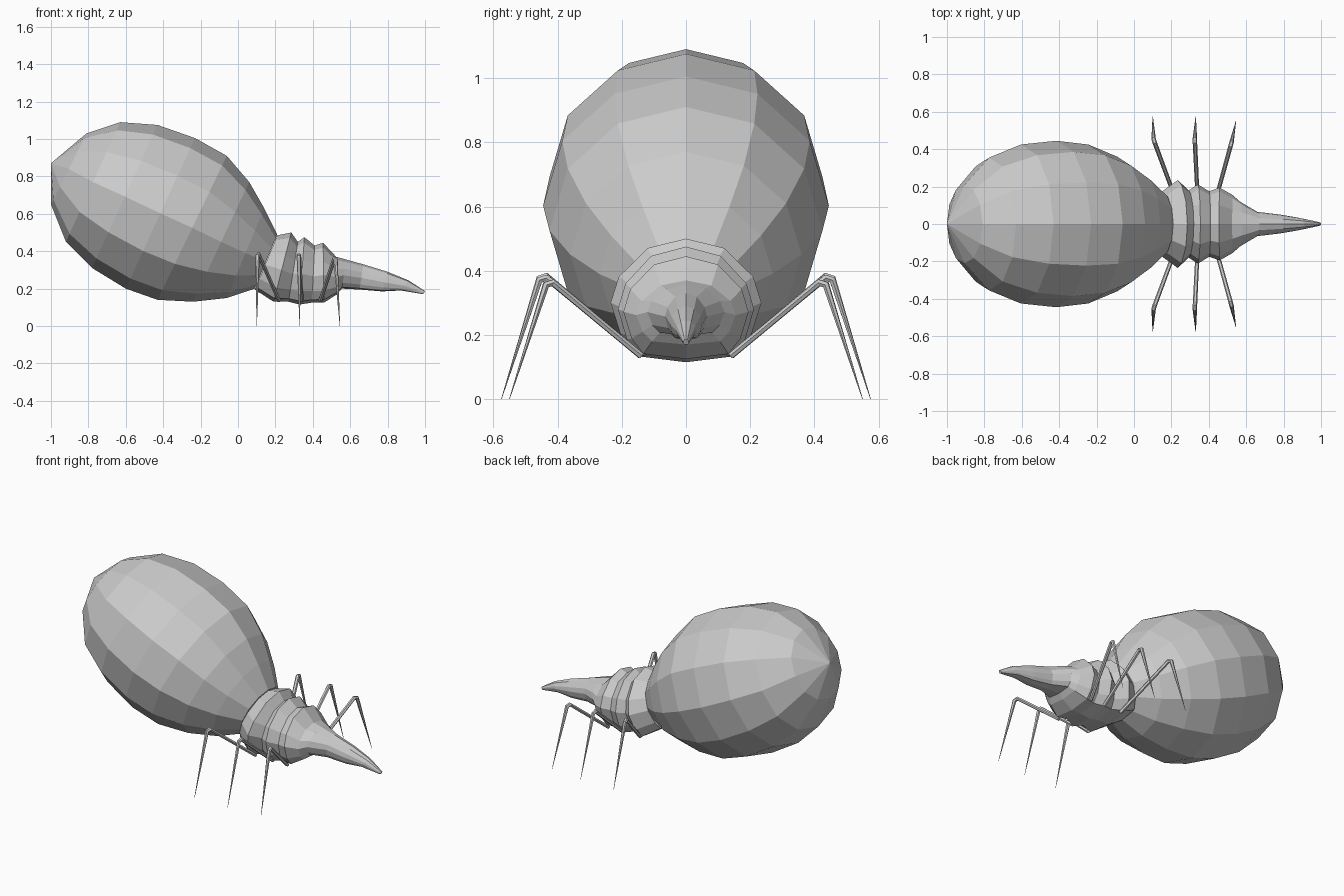
import bpy, bmesh, math
from mathutils import Vector

if "Cube" in bpy.data.objects:
    bpy.data.objects.remove(bpy.data.objects["Cube"])


def loft(name, rings, section, start_tip=None):
    """Skin rings given as (top x, top z, bottom x, bottom z, half width)."""
    bm = bmesh.new()
    loops = []
    for tx, tz, bx, bz, w in rings:
        top, bot = Vector((tx, 0, tz)), Vector((bx, 0, bz))
        mid, half = (top + bot) / 2, (top - bot) / 2
        loops.append([bm.verts.new(mid + half * v + Vector((0, w * u, 0)))
                      for u, v in section])
    n = len(section)
    for a, b in zip(loops, loops[1:]):
        for i in range(n):
            j = (i + 1) % n
            bm.faces.new((a[i], a[j], b[j], b[i]))
    if start_tip:
        tip = bm.verts.new(start_tip)
        for i in range(n):
            bm.faces.new((tip, loops[0][(i + 1) % n], loops[0][i]))
    else:
        bm.faces.new(loops[0])
    bm.faces.new(loops[-1])
    bmesh.ops.recalc_face_normals(bm, faces=bm.faces)
    mesh = bpy.data.meshes.new(name)
    bm.to_mesh(mesh)
    bm.free()
    obj = bpy.data.objects.new(name, mesh)
    bpy.context.collection.objects.link(obj)


# Swollen, tilted abdomen
circle = [(math.sin(i * math.pi / 6), math.cos(i * math.pi / 6)) for i in range(12)]
loft("abdomen", [
    (-0.81, 1.03, -1.00, 0.65, 0.21),
    (-0.63, 1.09, -0.92, 0.45, 0.355),
    (-0.43, 1.075, -0.78, 0.31, 0.425),
    (-0.23, 1.005, -0.60, 0.20, 0.445),
    (-0.06, 0.91, -0.43, 0.14, 0.425),
    (0.06, 0.77, -0.24, 0.13, 0.36),
    (0.14, 0.63, -0.06, 0.15, 0.27),
    (0.21, 0.49, 0.09, 0.20, 0.17),
], circle, (-1.0, 0, 0.87))

# Ridged thorax running into the pointed head, with a flattened underside
right = [(0.51, 0.84), (0.89, 0.36), (1, -0.08), (0.87, -0.6), (0.68, -0.9)]
flat = [(0, 1)] + right + [(0, -1)] + [(-u, v) for u, v in reversed(right)]
loft("thorax_and_head", [
    (0.21, 0.485, 0.09, 0.195, 0.17),
    (0.285, 0.50, 0.19, 0.13, 0.235),
    (0.32, 0.45, 0.27, 0.13, 0.18),
    (0.355, 0.475, 0.33, 0.115, 0.212),
    (0.41, 0.43, 0.395, 0.125, 0.175),
    (0.455, 0.445, 0.46, 0.125, 0.195),
    (0.525, 0.37, 0.53, 0.17, 0.155),
    (0.58, 0.355, 0.555, 0.20, 0.12),
    (0.67, 0.33, 0.65, 0.195, 0.065),
    (0.80, 0.29, 0.77, 0.185, 0.05),
    (0.91, 0.245, 0.87, 0.19, 0.032),
    (1.00, 0.187, 0.99, 0.17, 0.009),
], flat)


def leg(name, side, base, knee, foot):
    """Thin six-sided leg with a bent knee and a needle tip."""
    b, k, f = (Vector((x, y * side, z)) for x, y, z in (base, knee, foot))
    pts = [(b, 0.9), (k + (b - k).normalized() * 0.02, 1.0),
           (k + (f - k).normalized() * 0.02, 1.0), (f, 0.08)]
    curve = bpy.data.curves.new(name, 'CURVE')
    curve.dimensions = '3D'
    curve.bevel_depth = 0.012
    curve.bevel_resolution = 1
    curve.use_fill_caps = True
    spline = curve.splines.new('POLY')
    spline.points.add(len(pts) - 1)
    for p, (co, r) in zip(spline.points, pts):
        p.co = (*co, 1)
        p.radius = r
    spline.use_smooth = False
    bpy.context.collection.objects.link(bpy.data.objects.new(name, curve))


# Three pairs of legs
for side, label in ((1, "left"), (-1, "right")):
    leg("rear_leg_" + label, side, (0.22, 0.14, 0.135), (0.105, 0.45, 0.395), (0.10, 0.575, 0))
    leg("middle_leg_" + label, side, (0.34, 0.14, 0.135), (0.325, 0.45, 0.39), (0.33, 0.575, 0))
    leg("front_leg_" + label, side, (0.44, 0.14, 0.135), (0.52, 0.43, 0.375), (0.545, 0.55, 0))
